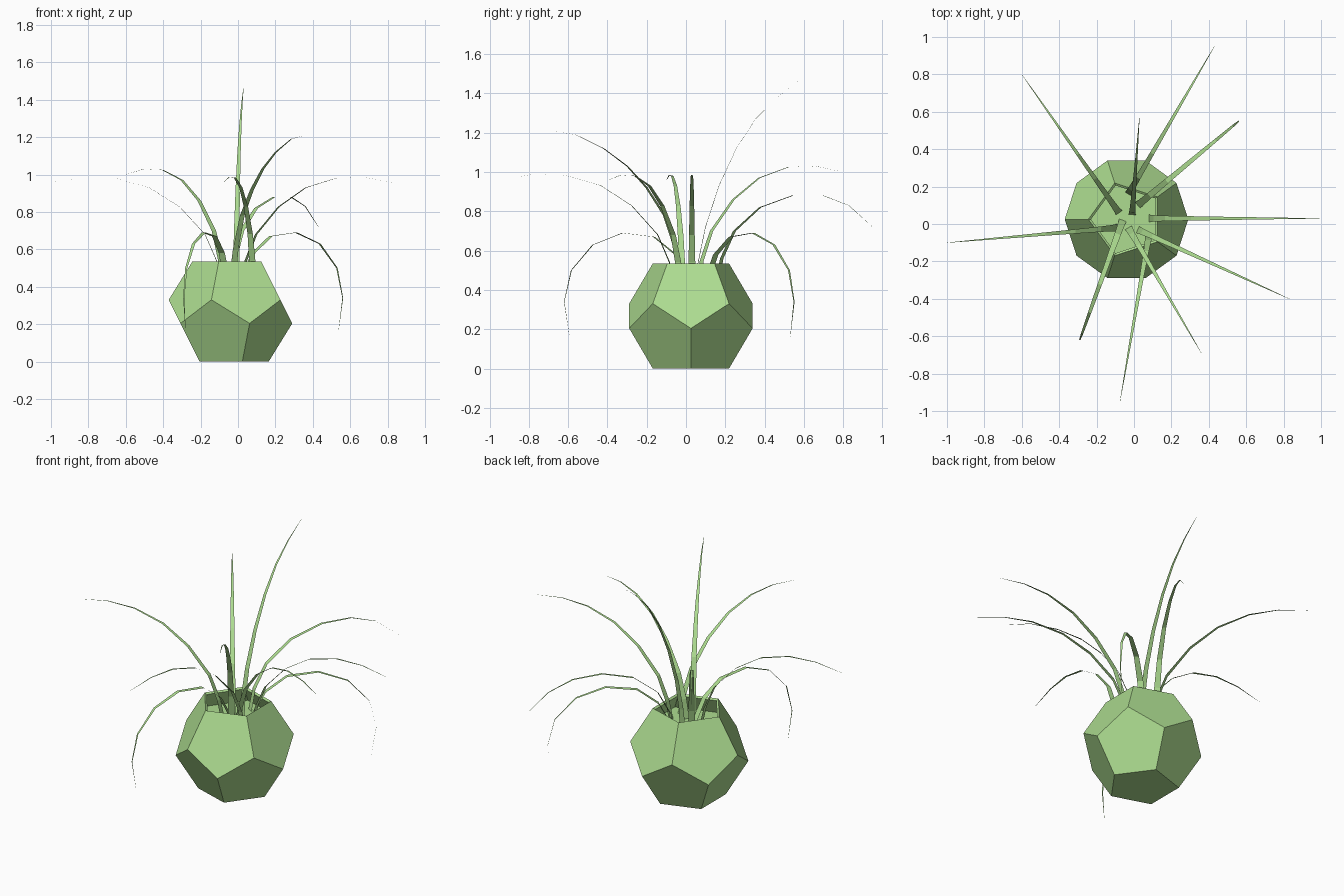
import bpy, math
from mathutils import Vector

if "Cube" in bpy.data.objects:
    bpy.data.objects.remove(bpy.data.objects["Cube"])

CX, CY = -0.04, 0.025      # pot axis
SOIL_Z = 0.43

green = bpy.data.materials.new("plant_green")
green.diffuse_color = (0.42, 0.72, 0.28, 1)
green.use_nodes = True
green.node_tree.nodes["Principled BSDF"].inputs["Base Color"].default_value = green.diffuse_color


def make(name, verts, faces):
    me = bpy.data.meshes.new(name)
    me.from_pydata(verts, [], faces)
    me.materials.append(green)
    ob = bpy.data.objects.new(name, me)
    bpy.context.collection.objects.link(ob)
    return ob


def ring(radius, z, start):
    return [(CX + radius * math.cos(math.radians(start + 72 * i)),
             CY + radius * math.sin(math.radians(start + 72 * i)), z) for i in range(5)]


# Pot: dodecahedron with the top face open and a thin wall
edge = 0.24
r_small, r_big = edge * 0.8507, edge * 1.3764
h1, h2, h3 = edge * 0.8507, edge * 1.3764, edge * 2.227
verts = (ring(r_small, 0, 0) + ring(r_big, h1, 0)
         + ring(r_big, h2, 36) + ring(r_small, h3, 36))
faces = [(4, 3, 2, 1, 0)]
for i in range(5):
    j = (i + 1) % 5
    faces.append((i, j, 5 + j, 10 + i, 5 + i))
    faces.append((10 + i, 5 + j, 10 + j, 15 + j, 15 + i))
pot = make("pot", verts, faces)
wall = pot.modifiers.new("wall", 'SOLIDIFY')
wall.thickness = 0.014
wall.offset = -1
wall.use_even_offset = True

# Soil surface inside the pot
make("soil", ring(0.252, SOIL_Z, 36), [(0, 1, 2, 3, 4)])

# Leaf side profiles: (distance from base, height)
DROOP = [(0, .43), (.08, .58), (.2, .67), (.375, .69), (.54, .63), (.66, .5), (.7, .34), (.67, .16)]
LOW = [(0, .43), (.025, .56), (.1, .70), (.25, .82), (.44, .88), (.62, .88), (.77, .83), (.91, .72)]
ARCH = [(0, .43), (.025, .55), (.085, .7), (.22, .86), (.38, .97), (.56, 1.025), (.73, 1.03), (.9, 1.0)]
HIGH = [(0, .43), (.035, .6), (.105, .78), (.21, .92), (.325, 1.03), (.465, 1.12), (.63, 1.19), (.78, 1.21)]
UPRIGHT = [(0, .43), (.01, .53), (.05, .72), (.12, .93), (.21, 1.12), (.31, 1.27), (.42, 1.38), (.54, 1.47)]


def leaf(name, base, tip, profile, lift=1.0, width=0.04):
    """Tapered ribbon from base towards tip, its width held level."""
    base, tip = Vector(base), Vector(tip)
    span = tip - base
    reach = max(d for d, z in profile)
    side = Vector((-span.y, span.x)).normalized()
    n = len(profile)
    pts = []
    for d, z in profile:
        c = base + span * (d / reach)
        t = len(pts) / 2 / (n - 1)
        w = side * width / 2 * (1 - t * 0.97)
        z = SOIL_Z + (z - SOIL_Z) * lift
        pts += [(*(c - w), z), (*(c + w), z)]
    make(name, pts, [(2 * i, 2 * i + 2, 2 * i + 3, 2 * i + 1) for i in range(n - 1)])


# Leaves, going round the pot
leaves = [
    ((.08, .03), (1.0, .03), ARCH, .925),
    ((.02, .10), (.56, .55), DROOP, 1),
    ((-.03, .16), (.43, .95), LOW, 1),
    ((-.01, .05), (.03, .58), UPRIGHT, 1),
    ((-.08, .06), (-.6, .8), ARCH, 1),
    ((-.09, -.02), (-1.0, -.1), ARCH, .925),
    ((-.06, .02), (-.29, -.62), DROOP, 1),
    ((.08, -.06), (-.075, -.95), ARCH, .93),
    ((-.03, -.02), (.36, -.69), HIGH, 1),
    ((.02, -.03), (.83, -.4), ARCH, .925),
]
for i, (base, tip, profile, lift) in enumerate(leaves):
    leaf(f"leaf_{i + 1}", base, tip, profile, lift)
